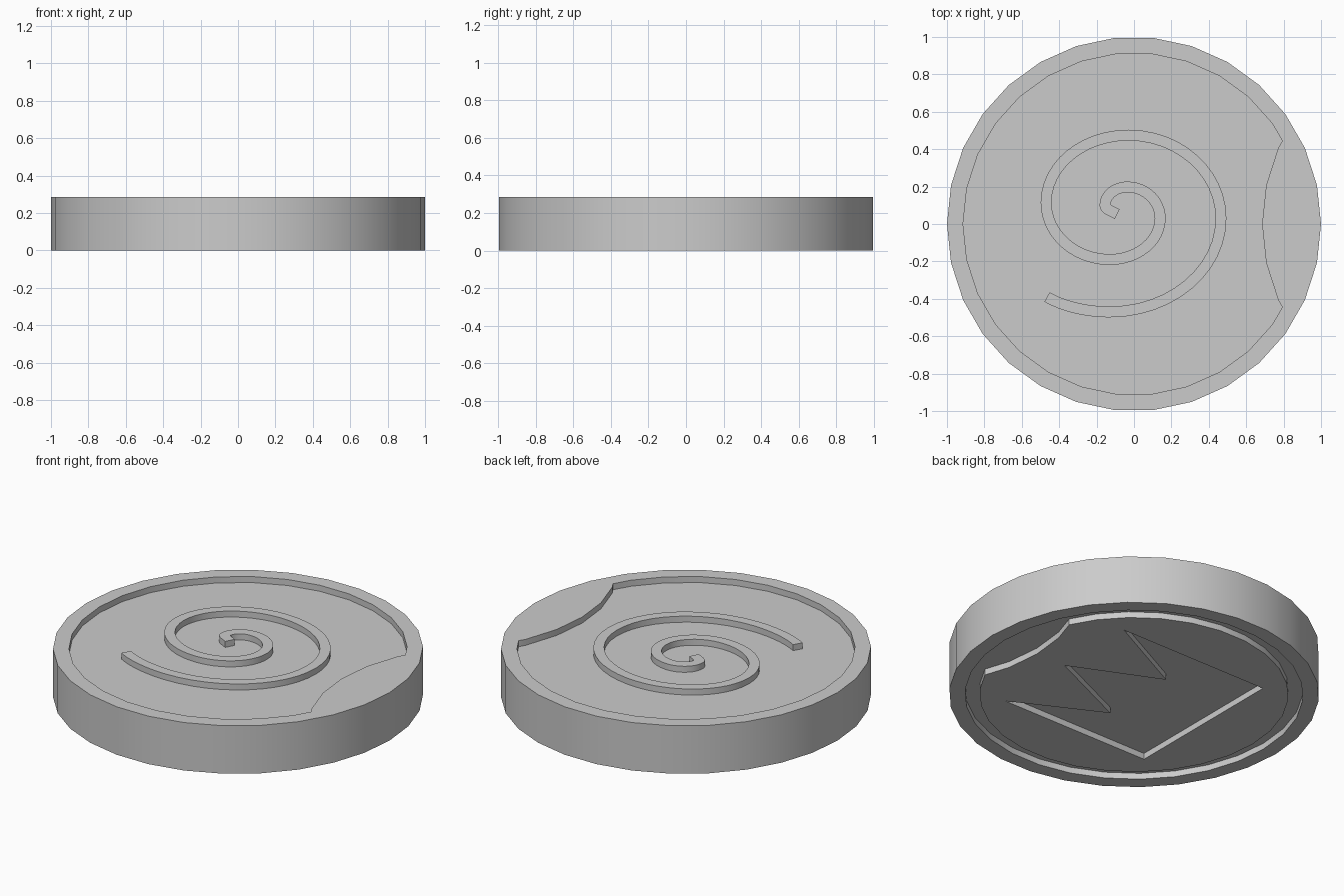
import bpy, bmesh, math
from mathutils import Vector
from mathutils.geometry import interpolate_bezier

HEIGHT = 0.286      # coin thickness
DEPTH = 0.036       # relief depth on both faces
SIDES = 30
NOTCH_X = 1.685     # centre of the circle that bites into the relief

cube = bpy.data.objects.get("Cube")
if cube:
    bpy.data.objects.remove(cube, do_unlink=True)

grey = bpy.data.materials.new("plain_grey")
grey.use_nodes = True
colour = (0.6, 0.6, 0.6, 1)
grey.diffuse_color = colour
grey.node_tree.nodes["Principled BSDF"].inputs["Base Color"].default_value = colour


def circle(radius, x=0):
    return [(x + radius * math.cos(math.tau * i / SIDES),
             radius * math.sin(math.tau * i / SIDES)) for i in range(SIDES)]


def prism(name, outline, bottom, top):
    """Extrude a flat outline between two heights."""
    bm = bmesh.new()
    base = bm.faces.new([bm.verts.new((x, y, bottom)) for x, y in outline])
    grown = bmesh.ops.extrude_face_region(bm, geom=[base])["geom"]
    raised = [v for v in grown if isinstance(v, bmesh.types.BMVert)]
    bmesh.ops.translate(bm, verts=raised, vec=(0, 0, top - bottom))
    bmesh.ops.recalc_face_normals(bm, faces=bm.faces)
    mesh = bpy.data.meshes.new(name)
    bm.to_mesh(mesh)
    bm.free()
    mesh.materials.append(grey)
    obj = bpy.data.objects.new(name, mesh)
    bpy.context.scene.collection.objects.link(obj)
    return obj


def activate(obj):
    bpy.ops.object.select_all(action='DESELECT')
    obj.select_set(True)
    bpy.context.view_layer.objects.active = obj


def cut(obj, cutter):
    """Subtract the cutter and throw it away."""
    mod = obj.modifiers.new("cut", 'BOOLEAN')
    mod.operation = 'DIFFERENCE'
    mod.solver = 'EXACT'
    mod.object = cutter
    activate(obj)
    bpy.ops.object.modifier_apply(modifier=mod.name)
    bpy.data.objects.remove(cutter, do_unlink=True)


def notch():
    return prism("notch_cutter", circle(1, NOTCH_X), -1, 1)


# Coin body with a notched recess on top and a round one underneath
coin = prism("coin_body", circle(1), 0, HEIGHT)
top_recess = prism("top_recess_cutter", circle(0.914), HEIGHT - DEPTH, HEIGHT + 0.1)
cut(top_recess, notch())
cut(coin, top_recess)
cut(coin, prism("bottom_recess_cutter", circle(0.914), -0.1, DEPTH))

# Bottom panel, notched, with a crown-shaped opening
panel = prism("bottom_panel", circle(0.835), 0, DEPTH + 0.01)
cut(panel, notch())
crown = [(0.49, -0.5), (-0.49, -0.5), (-0.49, 0.5), (0.49, 0.5),
         (-0.03, 0.235), (0.49, 0), (-0.03, -0.235)]
cut(panel, prism("crown_cutter", crown, -0.1, 0.1))

# Spiral centre line: quarter arcs between the outermost points of each turn
knots = [Vector(p) for p in [
    (-0.155, 0.1), (-0.035, 0.198), (0.14, 0.03), (-0.13, -0.19),
    (-0.47, 0.115), (-0.03, 0.475), (0.465, 0.03), (-0.13, -0.47)]]
start, end = Vector((-0.09, 0.053)), Vector((-0.465, -0.39))
arcs = [(start, start + Vector((-0.03, 0.016)), knots[0] - Vector((0, 0.02)), knots[0])]
for i, (p, q) in enumerate(zip(knots, knots[1:])):
    across, along = Vector((q.x - p.x, 0)), Vector((0, q.y - p.y))
    if i % 2:
        across, along = along, across
    arcs.append((p, p + 0.552 * along, q - 0.552 * across, q))
arcs.append((knots[-1], knots[-1] - Vector((0.12, 0)), end + Vector((0.086, -0.051)), end))
path = [start]
for arc in arcs:
    path += [p.to_2d() for p in interpolate_bezier(*[v.to_3d() for v in arc], 13)[1:]]

# Spiral ridge, offset to both sides of the centre line
left, right = [], []
for i, p in enumerate(path):
    d = (path[min(i + 1, len(path) - 1)] - path[max(i - 1, 0)]).normalized()
    side = Vector((-d.y, d.x)) * 0.029
    left.append(p + side)
    right.append(p - side)
ridge = prism("spiral_ridge", left + right[::-1], HEIGHT - DEPTH - 0.01, HEIGHT)

for obj in (coin, panel, ridge):
    activate(obj)
    bpy.ops.object.shade_smooth_by_angle(angle=math.radians(30))
